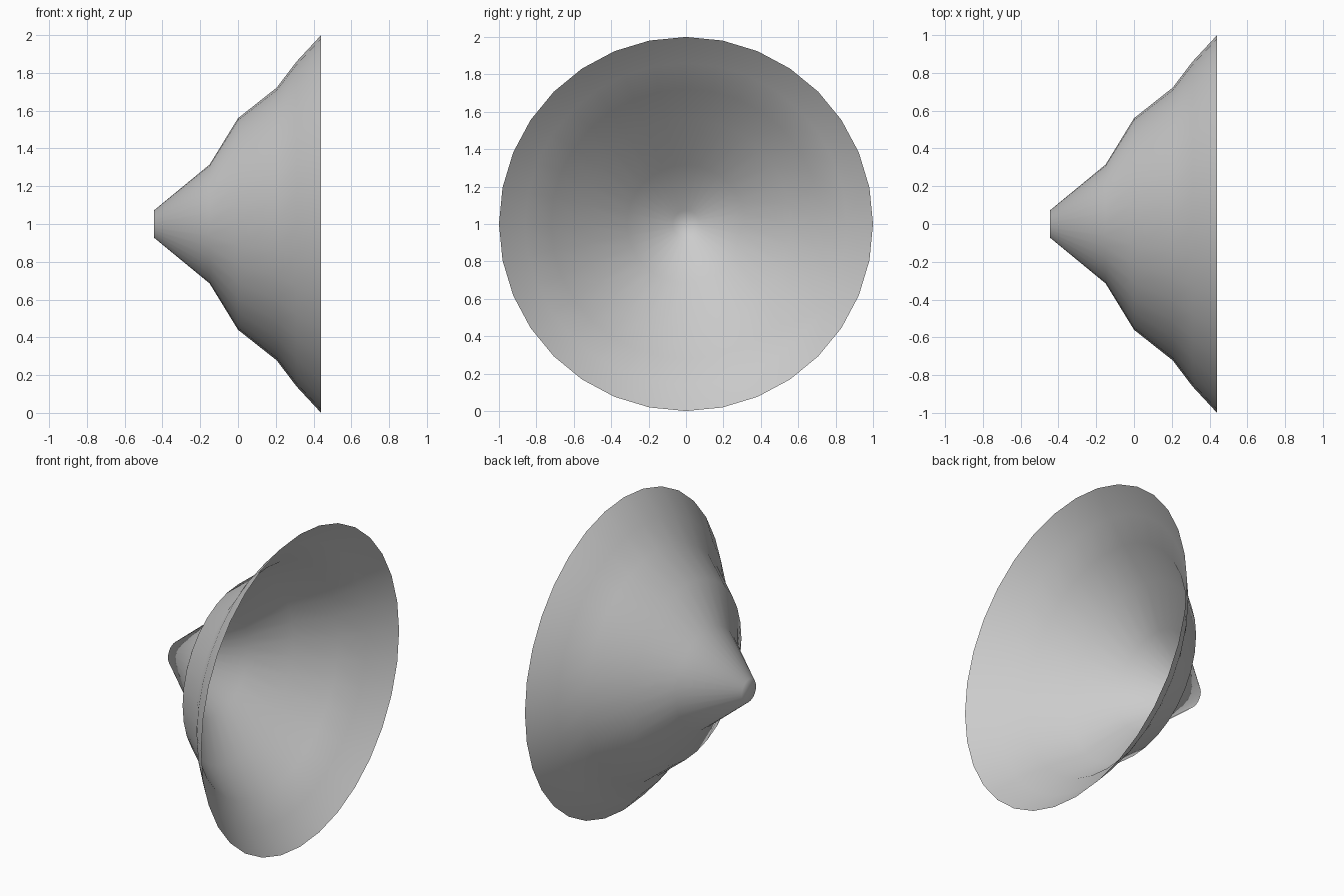
import bpy, bmesh, math

if "Cube" in bpy.data.objects:
    bpy.data.objects.remove(bpy.data.objects["Cube"])

SIDES = 32
# Horn profile: (position along x, radius)
PROFILE = [(-0.445, 0.072), (-0.15, 0.315), (0.0, 0.56),
           (0.205, 0.722), (0.31, 0.86), (0.44, 1.0)]

bm = bmesh.new()

# Rings of the horn around the x axis
rings = []
for x, r in PROFILE:
    ring = []
    for i in range(SIDES):
        a = 2 * math.pi * i / SIDES
        ring.append(bm.verts.new((x, r * math.sin(a), 1 + r * math.cos(a))))
    rings.append(ring)

# Flared wall, open at the wide end
for a, b in zip(rings, rings[1:]):
    for i in range(SIDES):
        j = (i + 1) % SIDES
        bm.faces.new((a[i], b[i], b[j], a[j]))

# Closed narrow end
bm.faces.new(rings[0])
bmesh.ops.recalc_face_normals(bm, faces=bm.faces)
if bm.faces[:][-1].normal.x > 0:
    bmesh.ops.reverse_faces(bm, faces=bm.faces[:])
for f in bm.faces:
    f.smooth = True

mesh = bpy.data.meshes.new("flared_horn")
bm.to_mesh(mesh)
bm.free()
horn = bpy.data.objects.new("flared_horn", mesh)
bpy.context.collection.objects.link(horn)
